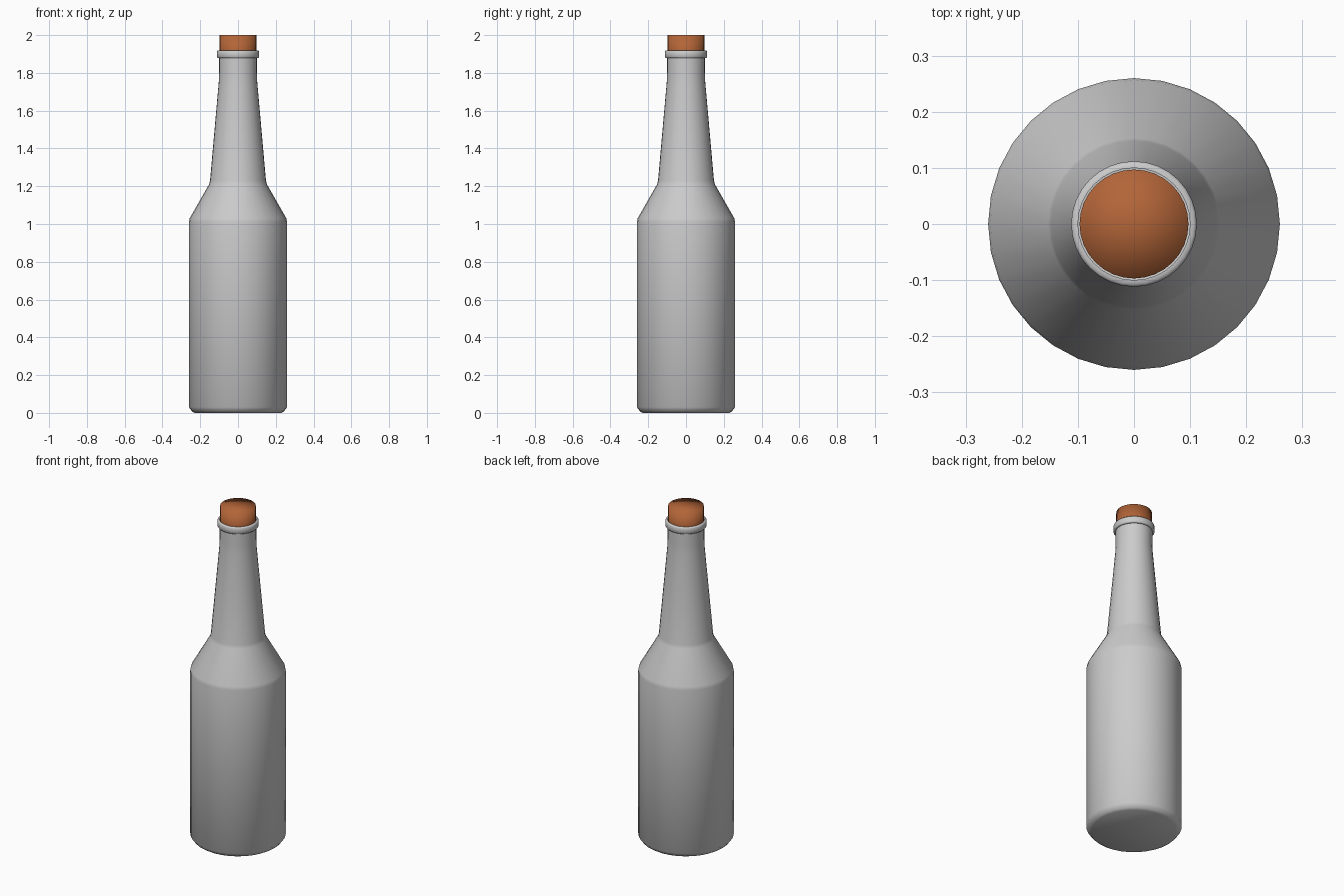
import bpy, bmesh
from math import cos, sin, pi, radians

if "Cube" in bpy.data.objects:
    bpy.data.objects.remove(bpy.data.objects["Cube"])

SIDES = 32


def lathe(name, profile, angle, closed=False, color=None):
    """Revolve (radius, z) points around z; radius 0 makes a pole."""
    bm = bmesh.new()
    rings = []
    for r, z in profile:
        if r == 0:
            rings.append([bm.verts.new((0, 0, z))] * SIDES)
        else:
            rings.append([bm.verts.new((r * cos(2 * pi * i / SIDES), r * sin(2 * pi * i / SIDES), z))
                          for i in range(SIDES)])
    pairs = list(zip(rings, rings[1:]))
    if closed:
        pairs.append((rings[-1], rings[0]))
    for a, b in pairs:
        for i in range(SIDES):
            j = (i + 1) % SIDES
            bm.faces.new(dict.fromkeys((a[i], a[j], b[j], b[i])))
    bmesh.ops.recalc_face_normals(bm, faces=bm.faces)
    mesh = bpy.data.meshes.new(name)
    bm.to_mesh(mesh)
    bm.free()
    obj = bpy.data.objects.new(name, mesh)
    bpy.context.collection.objects.link(obj)
    bpy.ops.object.select_all(action='DESELECT')
    bpy.context.view_layer.objects.active = obj
    obj.select_set(True)
    bpy.ops.object.shade_smooth_by_angle(angle=radians(angle))
    if color:
        mat = bpy.data.materials.new(name)
        mat.diffuse_color = color
        mat.use_nodes = True
        mat.node_tree.nodes["Principled BSDF"].inputs["Base Color"].default_value = mat.diffuse_color
        mesh.materials.append(mat)
    return obj


# Bottle body: base, chamfer, straight wall, shoulder and tapering neck
lathe("bottle_body", [
    (0, 0), (0.23, 0), (0.243, 0.008), (0.26, 0.03), (0.26, 1.01),
    (0.256, 1.03), (0.153, 1.21), (0.148, 1.23), (0.102, 1.75),
    (0.1, 1.8), (0.1, 1.9)], 50)

# Rounded collar at the mouth
lathe("lip_ring", [
    (0.1, 1.878), (0.108, 1.878), (0.112, 1.883), (0.112, 1.912),
    (0.108, 1.918), (0.1, 1.918)], 60, closed=True)

# Cork plug
lathe("cork", [(0, 1.82), (0.097, 1.82), (0.097, 2.0), (0, 2.0)], 100,
      color=(0.45, 0.13, 0.04, 1))
